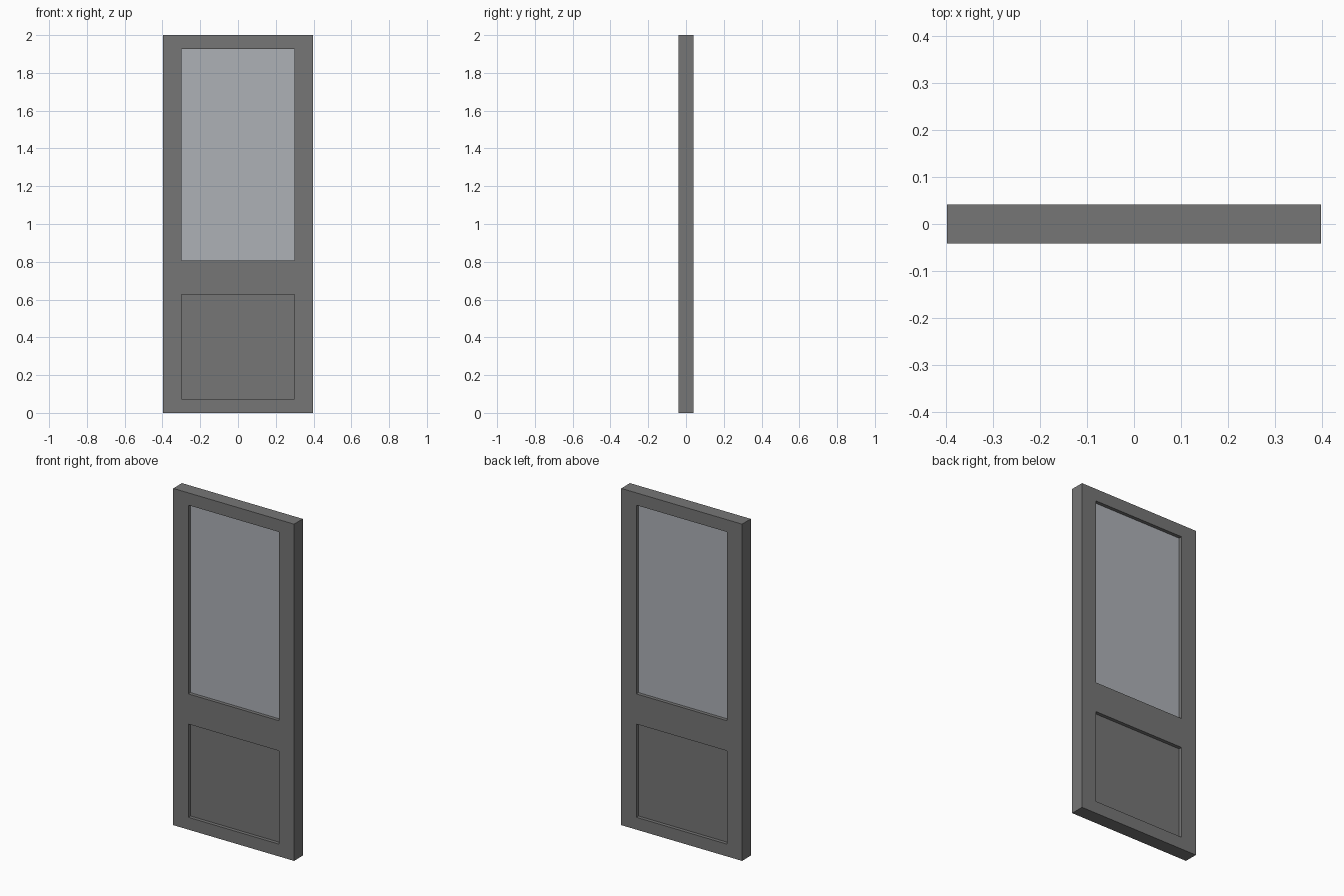
import bpy, bmesh

if "Cube" in bpy.data.objects:
    bpy.data.objects.remove(bpy.data.objects["Cube"])

HALF_DEPTH = 0.041
PANEL_HALF = 0.02
XS = [-0.397, -0.298, 0.298, 0.397]
ZS = [0.0, 0.073, 0.627, 0.806, 1.927, 2.0]


def material(name, rgb):
    mat = bpy.data.materials.new(name)
    mat.diffuse_color = (*rgb, 1.0)
    mat.use_nodes = True
    mat.node_tree.nodes["Principled BSDF"].inputs["Base Color"].default_value = mat.diffuse_color
    return mat


def slab(name, xs, zs, half_depth, mat, openings=()):
    """Solid slab on an x/z grid, leaving out the cells listed as openings."""
    bm = bmesh.new()
    v = [[bm.verts.new((x, -half_depth, z)) for z in zs] for x in xs]
    for i in range(len(xs) - 1):
        for j in range(len(zs) - 1):
            if (i, j) not in openings:
                bm.faces.new((v[i][j], v[i + 1][j], v[i + 1][j + 1], v[i][j + 1]))
    new = bmesh.ops.extrude_face_region(bm, geom=bm.faces[:], use_keep_orig=True)
    moved = [g for g in new["geom"] if isinstance(g, bmesh.types.BMVert)]
    bmesh.ops.translate(bm, verts=moved, vec=(0, 2 * half_depth, 0))
    bmesh.ops.recalc_face_normals(bm, faces=bm.faces[:])
    mesh = bpy.data.meshes.new(name)
    bm.to_mesh(mesh)
    bm.free()
    mesh.materials.append(mat)
    obj = bpy.data.objects.new(name, mesh)
    bpy.context.collection.objects.link(obj)
    return obj


paint = material("grey_paint", (0.18, 0.18, 0.18))
glass = material("pale_glass", (0.42, 0.44, 0.47))

# Stiles and rails as one frame with two openings
slab("door_frame", XS, ZS, HALF_DEPTH, paint, openings={(1, 1), (1, 3)})

# Recessed lower panel and upper window pane
slab("lower_panel", XS[1:3], ZS[1:3], PANEL_HALF, paint)
slab("window_pane", XS[1:3], ZS[3:5], PANEL_HALF, glass)
